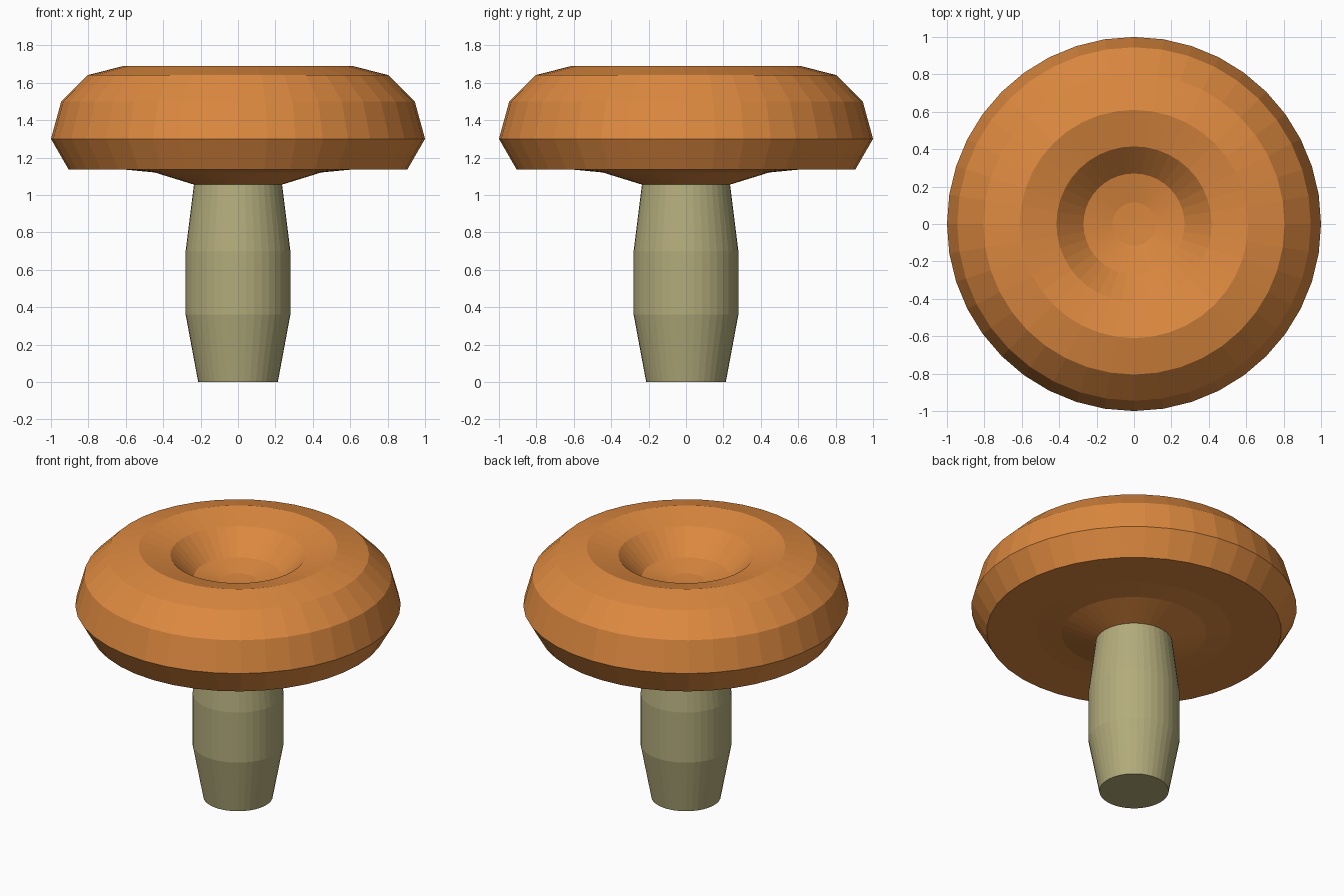
import bpy, bmesh
from math import cos, sin, tau

if "Cube" in bpy.data.objects:
    bpy.data.objects.remove(bpy.data.objects["Cube"])

SIDES = 40

def lathe(name, profile, color):
    """Spin an (r, z) profile about z; r = 0 makes a pole."""
    bm = bmesh.new()
    rings = []
    for r, z in profile:
        n = SIDES if r > 0 else 1
        rings.append([bm.verts.new((r * cos(tau * i / SIDES), r * sin(tau * i / SIDES), z))
                      for i in range(n)])
    for a, b in zip(rings, rings[1:]):
        for i in range(SIDES):
            j = (i + 1) % SIDES
            if len(a) == 1:
                bm.faces.new((a[0], b[j], b[i]))
            elif len(b) == 1:
                bm.faces.new((a[i], a[j], b[0]))
            else:
                bm.faces.new((a[i], a[j], b[j], b[i]))
    bmesh.ops.recalc_face_normals(bm, faces=bm.faces)
    mesh = bpy.data.meshes.new(name)
    bm.to_mesh(mesh)
    bm.free()
    mat = bpy.data.materials.new(name + "_color")
    mat.diffuse_color = color
    mat.use_nodes = True
    mat.node_tree.nodes["Principled BSDF"].inputs["Base Color"].default_value = mat.diffuse_color
    mesh.materials.append(mat)
    obj = bpy.data.objects.new(name, mesh)
    bpy.context.collection.objects.link(obj)
    return obj

# Stem: slightly swollen in the middle
lathe("stem", [(0, 0), (0.213, 0), (0.28, 0.36), (0.28, 0.70), (0.235, 1.06), (0, 1.06)],
      (0.45, 0.41, 0.20, 1))

# Cap: underside collar, flared rim, rounded top and central dimple
lathe("cap", [(0, 1.055), (0.235, 1.055), (0.445, 1.12), (0.60, 1.135), (0.905, 1.135),
              (1.0, 1.30), (0.945, 1.50), (0.805, 1.64), (0.61, 1.69),
              (0.415, 1.64), (0.27, 1.495), (0.115, 1.46), (0, 1.455)],
      (0.72, 0.25, 0.05, 1))
